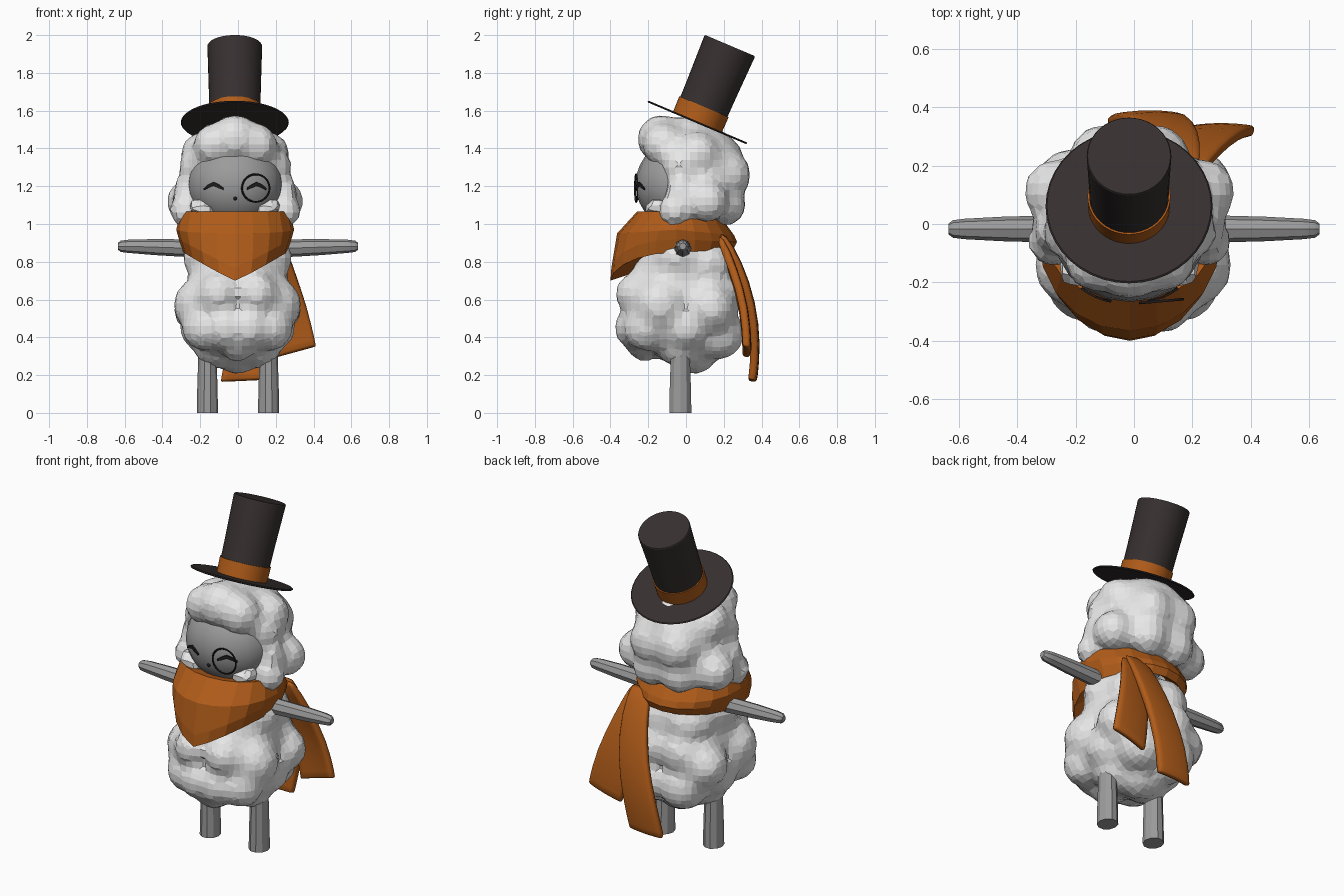
import bpy, bmesh, math
from mathutils import Matrix, Vector

if "Cube" in bpy.data.objects:
    bpy.data.objects.remove(bpy.data.objects["Cube"])

CX = -0.015  # head, scarf and hat sit slightly off the body axis


def mat(name, rgb):
    m = bpy.data.materials.new(name)
    m.diffuse_color = (*rgb, 1)
    m.use_nodes = True
    m.node_tree.nodes["Principled BSDF"].inputs["Base Color"].default_value = m.diffuse_color
    return m


WOOL = mat("wool white", (0.8, 0.8, 0.8))
SKIN = mat("skin grey", (0.33, 0.33, 0.33))
ORANGE = mat("orange cloth", (0.44, 0.108, 0.01))
FELT = mat("dark felt", (0.038, 0.029, 0.029))
BLACK = mat("black", (0.015, 0.012, 0.012))


def finish(name, bm, material, angle=None):
    bmesh.ops.recalc_face_normals(bm, faces=bm.faces)
    me = bpy.data.meshes.new(name)
    bm.to_mesh(me)
    bm.free()
    ob = bpy.data.objects.new(name, me)
    me.materials.append(material)
    bpy.context.collection.objects.link(ob)
    if angle:
        bpy.ops.object.select_all(action='DESELECT')
        ob.select_set(True)
        bpy.context.view_layer.objects.active = ob
        bpy.ops.object.shade_smooth_by_angle(angle=math.radians(angle))
    return ob


def loft(name, rows, material, ring=True, loop=False, caps=False, angle=None, matrix=None):
    """Skin a list of point rows; ring closes each row, loop joins last row to first."""
    bm = bmesh.new()
    vs = [[bm.verts.new(p) for p in r] for r in rows]
    n, m = len(vs), len(vs[0])
    for i in range(n if loop else n - 1):
        a, b = vs[i], vs[(i + 1) % n]
        for j in range(m if ring else m - 1):
            k = (j + 1) % m
            bm.faces.new((a[j], a[k], b[k], b[j]))
    if caps:
        bm.faces.new(vs[0])
        bm.faces.new(vs[-1])
    if matrix:
        bm.transform(matrix)
    return finish(name, bm, material, angle)


def circle(r, z, n):
    return [(r * math.cos(2 * math.pi * i / n), r * math.sin(2 * math.pi * i / n), z) for i in range(n)]


def wool(name, cx, core, lobes):
    """Cluster of mirrored round lobes fused into one faceted fleece."""
    bm = bmesh.new()

    def ball(c, r):
        bmesh.ops.create_icosphere(bm, subdivisions=3, radius=1,
                                   matrix=Matrix.Translation(c) @ Matrix.Diagonal((*r, 1)))
    ball(*core)
    for x, y, z, r in lobes:
        for s in ((1, -1) if x else (1,)):
            ball((cx + s * x, y, z), (r, r, r))
    ob = finish(name, bm, WOOL)
    rm = ob.modifiers.new("fuse", 'REMESH')
    rm.mode = 'VOXEL'
    rm.voxel_size = 0.04
    sm = ob.modifiers.new("soften", 'SMOOTH')
    sm.factor, sm.iterations = 0.5, 1
    return ob


# fleece
wool("body_wool", -0.003, ((0, -0.03, 0.63), (0.27, 0.27, 0.38)), [
    (0.19, -0.14, 0.57, 0.15), (0.21, 0.13, 0.55, 0.13), (0.1, -0.26, 0.63, 0.115),
    (0.17, -0.21, 0.45, 0.125), (0.06, -0.26, 0.45, 0.12), (0, -0.22, 0.37, 0.1),
    (0.1, 0.18, 0.62, 0.12), (0.1, 0.17, 0.42, 0.14), (0, 0.04, 0.33, 0.13),
    (0.11, -0.03, 0.36, 0.125), (0.17, -0.05, 0.82, 0.12), (0.19, 0.0, 0.45, 0.12),
    (0.1, 0.1, 0.78, 0.15)])
wool("head_wool", CX, ((CX, 0.07, 1.27), (0.26, 0.25, 0.26)), [
    (0, -0.13, 1.45, 0.13), (0.11, -0.12, 1.42, 0.115), (0.2, -0.03, 1.31, 0.1),
    (0.25, -0.03, 1.18, 0.08), (0.25, 0.11, 1.12, 0.115), (0.08, 0.21, 1.26, 0.135),
    (0.09, 0.21, 1.1, 0.11), (0, 0.18, 1.35, 0.125), (0.17, 0.06, 1.37, 0.12),
    (0, 0.0, 1.45, 0.12), (0.26, -0.06, 1.07, 0.09)])
wool("cheek_tufts", CX, ((CX, -0.05, 1.05), (0.2, 0.13, 0.05)), [
    (0.15, -0.195, 1.075, 0.045), (0.2, -0.155, 1.09, 0.055)])

# face
FC, FR = Vector((CX, -0.05, 1.21)), Vector((0.255, 0.217, 0.23))
bm = bmesh.new()
bmesh.ops.create_uvsphere(bm, u_segments=20, v_segments=14, radius=1,
                          matrix=Matrix.Translation(FC) @ Matrix.Diagonal((*FR, 1)))
finish("face", bm, SKIN, 40)


def on_face(x, z):
    u, w = (x - FC.x) / FR.x, (z - FC.z) / FR.z
    return (x, FC.y - FR.y * math.sqrt(max(0, 1 - u * u - w * w)) - 0.006, z)


# closed eyes: thin arched plates
for side, sx in (("left", 1), ("right", -1)):
    rows = []
    for t, z, h in ((-0.052, 1.186, 0.01), (-0.025, 1.201, 0.02), (0, 1.212, 0.02),
                    (0.025, 1.202, 0.018), (0.05, 1.184, 0.01)):
        x = CX + sx * (0.115 + t)
        rows.append([on_face(x, z - h / 2), on_face(x, z + h / 2)])
    eye = loft(side + "_eye", rows, BLACK, ring=False)
    so = eye.modifiers.new("plate", 'SOLIDIFY')
    so.thickness, so.offset = 0.008, 0

# nose
bm = bmesh.new()
bmesh.ops.create_icosphere(bm, subdivisions=2, radius=0.01,
                           matrix=Matrix.Translation((CX, -0.256, 1.135)))
finish("nose", bm, BLACK, 60)

# monocle
rows = []
for i in range(32):
    a = 2 * math.pi * i / 32
    rows.append([((0.073 + 0.005 * math.cos(b)) * math.cos(a), 0.005 * math.sin(b),
                  (0.073 + 0.005 * math.cos(b)) * math.sin(a))
                 for b in (math.pi / 3 * k for k in range(6))])
loft("monocle", rows, BLACK, loop=True, angle=60,
     matrix=Matrix.Translation((0.094, -0.264, 1.19)) @ Matrix.Rotation(math.radians(5), 4, 'Z'))

# arms and legs: eight- and ten-sided tubes
for side, s in (("left", 1), ("right", -1)):
    rows = []
    for x, z, r in ((0.16, 0.87, 0.048), (0.3, 0.873, 0.046), (0.45, 0.878, 0.042),
                    (0.58, 0.882, 0.035), (0.62, 0.882, 0.03), (0.636, 0.882, 0.018)):
        rows.append([(s * x, -0.017 + p[0], z + p[1]) for p in circle(r, 0, 8)])
    loft(side + "_arm", rows, SKIN, caps=True, angle=30)
    rows = []
    for z, r in ((0, 0.056), (0.12, 0.054), (0.25, 0.05), (0.45, 0.048)):
        rows.append([(s * 0.162 + p[0], -0.03 + 1.1 * p[1], z) for p in circle(r, 0, 10)])
    loft(side + "_leg", rows, SKIN, caps=True, angle=30)

# bandana wrapped around the neck, deep point at the front
rows = []
N = 20
for i in range(N):
    a = 2 * math.pi * i / N
    c, s = math.cos(a), math.sin(a)
    f, b = max(c, 0), max(-c, 0)

    def pt(rx, front, back, z):
        mid = -0.05
        y = mid + c * (mid - front) * -1 if c > 0 else mid - c * (back - mid)
        return (CX + rx * s, y, z)
    low = 0.70 + 0.15 * abs(s) ** 1.1 if c > 0 else 0.85 + 0.015 * b
    rows.append([pt(0.22, -0.19, 0.14, 1.05 - 0.06 * b),
                 pt(0.29, -0.26, 0.2, 1.065 - 0.05 * b),
                 pt(0.312, -0.365, 0.255, 0.97 - 0.02 * f - 0.03 * b),
                 pt(0.298, -0.395, 0.27, low + 0.07 - 0.03 * b),
                 pt(0.275, -0.40, 0.25, low),
                 pt(0.2, -0.22, 0.17, low + 0.06)])
loft("bandana", rows, ORANGE, loop=True)


# hanging scarf tails: centre x, y, z, width, slant
def tail(name, path):
    rows = []
    for x, y, z, w, slant in path:
        rows.append([(x + w * t, y - 0.012 * (2 * t) ** 2, z + slant * t)
                     for t in (-0.5, -0.4, 0, 0.4, 0.5)])
    rows.append([p + Vector((0, -0.003, -0.012)) for p in map(Vector, rows[-1])])
    ob = loft(name, rows, ORANGE, ring=False, angle=60)
    so = ob.modifiers.new("cloth", 'SOLIDIFY')
    so.thickness, so.offset = 0.042, 0
    sub = ob.modifiers.new("round", 'SUBSURF')
    sub.levels = sub.render_levels = 1


tail("long_scarf_tail", [(0.16, 0.19, 0.95, 0.12, 0), (0.15, 0.28, 0.80, 0.16, 0),
                         (0.11, 0.355, 0.58, 0.19, 0), (0.05, 0.378, 0.36, 0.21, 0),
                         (0.016, 0.36, 0.182, 0.215, 0.01)])
tail("short_scarf_tail", [(0.18, 0.18, 0.94, 0.1, 0), (0.215, 0.26, 0.75, 0.16, 0.02),
                          (0.265, 0.32, 0.54, 0.205, 0.04), (0.305, 0.33, 0.335, 0.215, 0.06)])

# top hat, tipped back
HAT = Matrix.Translation((CX - 0.002, 0.06, 1.538)) @ Matrix.Rotation(math.radians(-23), 4, 'X')
for name, m, prof in (
        ("hat_brim", FELT, ((0.281, -0.005), (0.286, 0), (0.281, 0.005))),
        ("hat_crown", FELT, ((0.134, 0), (0.138, 0.2), (0.145, 0.437), (0.142, 0.442))),
        ("hat_band", ORANGE, ((0.14, 0.004), (0.142, 0.09)))):
    loft(name, [circle(r, z, 40) for r, z in prof], m, caps=True, angle=30, matrix=HAT)
